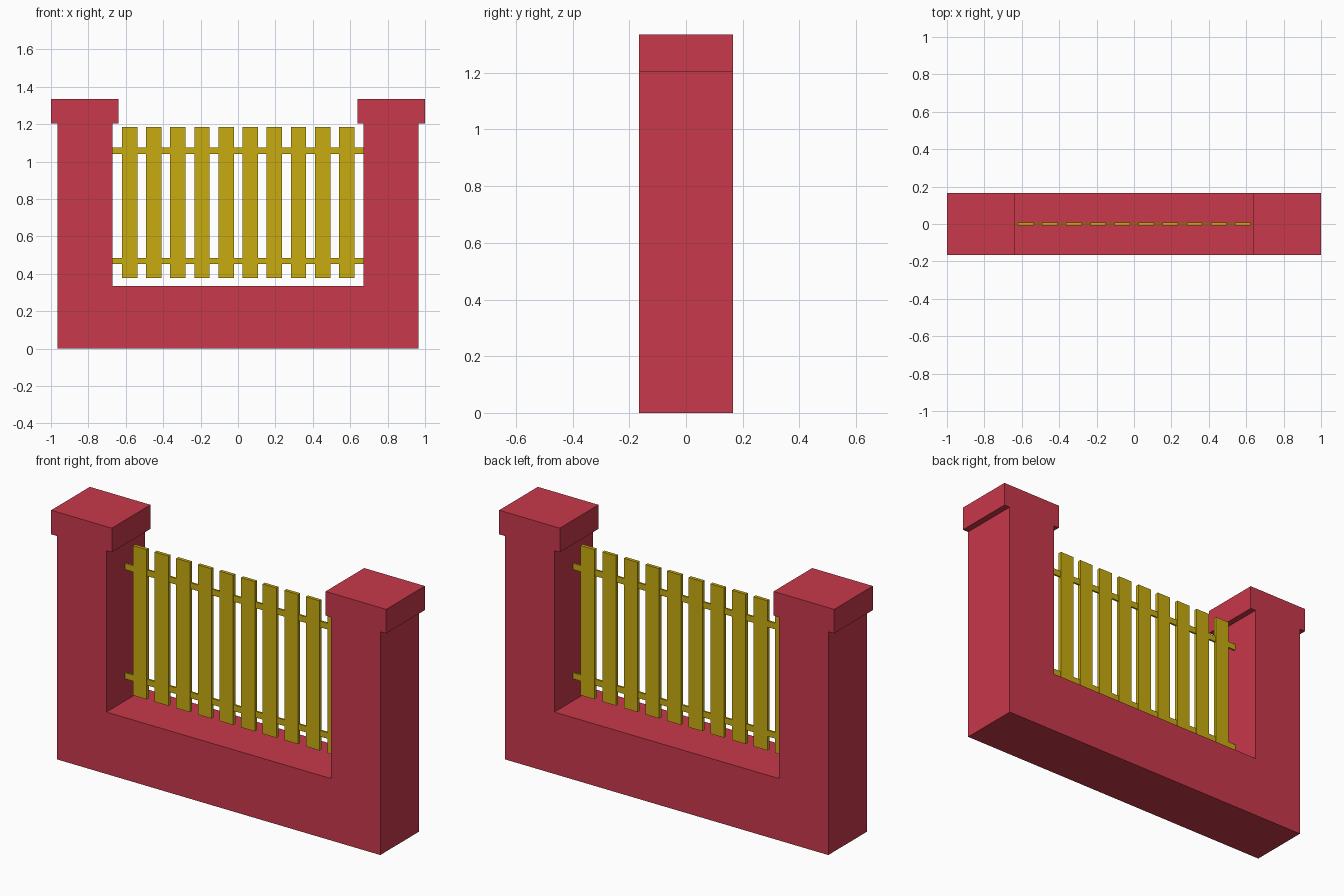
import bpy, bmesh

if "Cube" in bpy.data.objects:
    bpy.data.objects.remove(bpy.data.objects["Cube"])

D = 0.165  # half depth of the masonry


def material(name, rgb):
    m = bpy.data.materials.new(name)
    m.diffuse_color = (*rgb, 1)
    m.use_nodes = True
    m.node_tree.nodes["Principled BSDF"].inputs["Base Color"].default_value = m.diffuse_color
    return m


red = material("red_masonry", (0.58, 0.04, 0.07))
yellow = material("yellow_wood", (0.57, 0.41, 0.005))


def prism(name, outline, half_depth, mat):
    """Extrude an x-z outline along y, centred on y = 0."""
    bm = bmesh.new()
    face = bm.faces.new([bm.verts.new((x, -half_depth, z)) for x, z in outline])
    ext = bmesh.ops.extrude_face_region(bm, geom=[face])
    verts = [v for v in ext["geom"] if isinstance(v, bmesh.types.BMVert)]
    bmesh.ops.translate(bm, verts=verts, vec=(0, 2 * half_depth, 0))
    bmesh.ops.recalc_face_normals(bm, faces=bm.faces)
    mesh = bpy.data.meshes.new(name)
    bm.to_mesh(mesh)
    bm.free()
    mesh.materials.append(mat)
    obj = bpy.data.objects.new(name, mesh)
    bpy.context.collection.objects.link(obj)
    return obj


def box(name, x0, x1, z0, z1, half_depth, mat):
    return prism(name, [(x0, z0), (x1, z0), (x1, z1), (x0, z1)], half_depth, mat)


# U-shaped wall: low base with a post at each end
half = [(0.965, 0), (0.965, 1.205), (0.67, 1.205), (0.67, 0.334)]
prism("wall_and_posts", half + [(-x, z) for x, z in reversed(half)], D, red)

# Post caps, overhanging sideways only
box("left_post_cap", -1.0, -0.638, 1.205, 1.335, D, red)
box("right_post_cap", 0.638, 1.0, 1.205, 1.335, D, red)

# Horizontal rails spanning between the posts
box("lower_rail", -0.672, 0.672, 0.452, 0.485, 0.005, yellow)
box("upper_rail", -0.672, 0.672, 1.042, 1.075, 0.005, yellow)

# Ten vertical pickets
for i in range(10):
    x = 0.001 + (i - 4.5) * 0.129
    box(f"picket_{i + 1}", x - 0.041, x + 0.041, 0.378, 1.186, 0.009, yellow)
